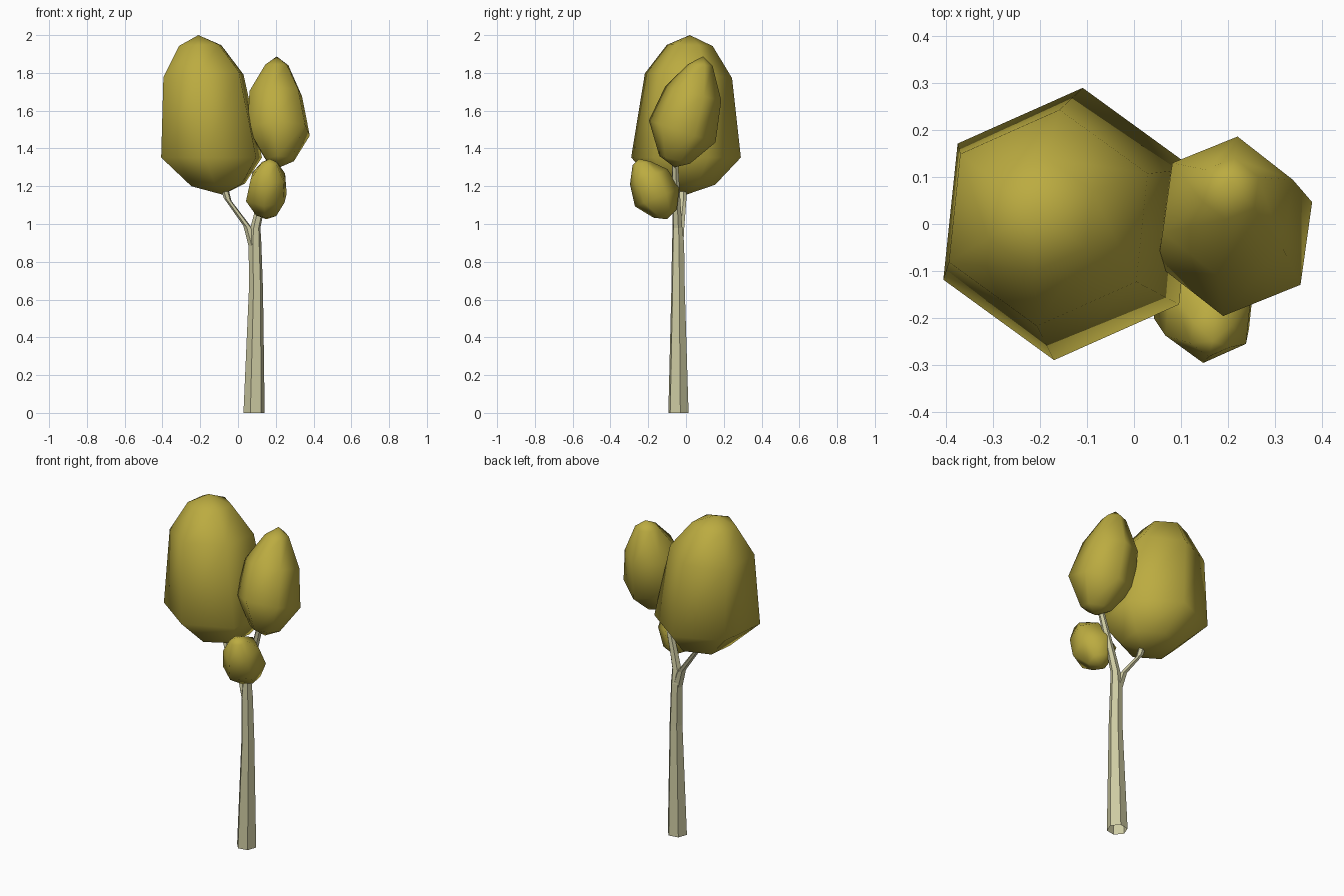
import bpy, bmesh, math


def material(name, rgb):
    m = bpy.data.materials.new(name)
    m.diffuse_color = (*rgb, 1)
    return m


leaf = material("olive yellow leaf", (0.50, 0.41, 0.052))
bark = material("pale bark", (0.61, 0.59, 0.36))


def loft(name, rings, turn, mat, smooth, bottom=None, top=None):
    """Six-sided loft; each ring is (x, y, z, radius, slope of z along x, along y)."""
    bm = bmesh.new()
    loops = []
    for x, y, z, r, sx, sy in rings:
        loop = []
        for k in range(6):
            a = math.radians(turn + 60 * k)
            dx, dy = r * math.cos(a), r * math.sin(a)
            loop.append(bm.verts.new((x + dx, y + dy, z + sx * dx + sy * dy)))
        loops.append(loop)
    for lo, hi in zip(loops, loops[1:]):
        for k in range(6):
            j = (k + 1) % 6
            bm.faces.new((lo[k], lo[j], hi[j], hi[k]))
    for pole, loop in ((bottom, loops[0]), (top, loops[-1])):
        if pole:
            p = bm.verts.new(pole)
            for k in range(6):
                bm.faces.new((p, loop[k], loop[(k + 1) % 6]))
    bmesh.ops.recalc_face_normals(bm, faces=bm.faces)
    me = bpy.data.meshes.new(name)
    bm.to_mesh(me)
    bm.free()
    me.materials.append(mat)
    for f in me.polygons:
        f.use_smooth = smooth
    ob = bpy.data.objects.new(name, me)
    bpy.context.collection.objects.link(ob)
    return ob


# Large crown on the left
loft("large_crown", [
    (-0.105, 0.0, 1.207, 0.155, 0.05, 0),
    (-0.14, 0.0, 1.352, 0.292, 0, 0),
    (-0.183, 0.013, 1.785, 0.232, 0.06, -0.06),
    (-0.20, 0.02, 1.945, 0.122, 0.03, -0.03),
], 24, leaf, True, (-0.08, 0.0, 1.155), (-0.21, 0.02, 2.0))

# Medium crown on the right, leaning back
loft("medium_crown", [
    (0.22, -0.06, 1.34, 0.082, 0, -0.25),
    (0.215, -0.02, 1.49, 0.178, 0, -0.33),
    (0.20, 0.038, 1.69, 0.15, 0, -0.25),
    (0.205, 0.075, 1.842, 0.066, 0, -0.05),
], 22, leaf, True, (0.22, -0.06, 1.30), (0.205, 0.09, 1.887))

# Small crown in front, leaning forward
loft("small_crown", [
    (0.152, -0.11, 1.055, 0.062, 0, 0.35),
    (0.15, -0.153, 1.14, 0.118, 0, 0.4),
    (0.158, -0.197, 1.25, 0.1, 0, 0.4),
    (0.165, -0.235, 1.322, 0.048, 0, 0.2),
], 24, leaf, True, (0.15, -0.10, 1.025), (0.168, -0.25, 1.345))

# Trunk continuing into the right branch
loft("trunk", [
    (0.085, -0.04, 0.0, 0.057, 0, 0),
    (0.095, -0.042, 0.65, 0.038, 0, 0),
    (0.09, -0.042, 0.90, 0.034, 0, 0),
    (0.092, -0.045, 0.98, 0.027, 0, 0),
    (0.12, -0.05, 1.10, 0.023, 0, 0),
    (0.19, -0.06, 1.36, 0.017, 0, 0),
], 10, bark, False)

# Left branch
loft("left_branch", [
    (0.085, -0.042, 0.88, 0.029, 0, 0),
    (0.055, -0.035, 0.98, 0.027, -0.4, 0),
    (-0.055, -0.018, 1.13, 0.021, -0.4, 0),
    (-0.075, -0.015, 1.20, 0.021, 0, 0),
], 10, bark, False, top=(-0.075, -0.015, 1.205))
